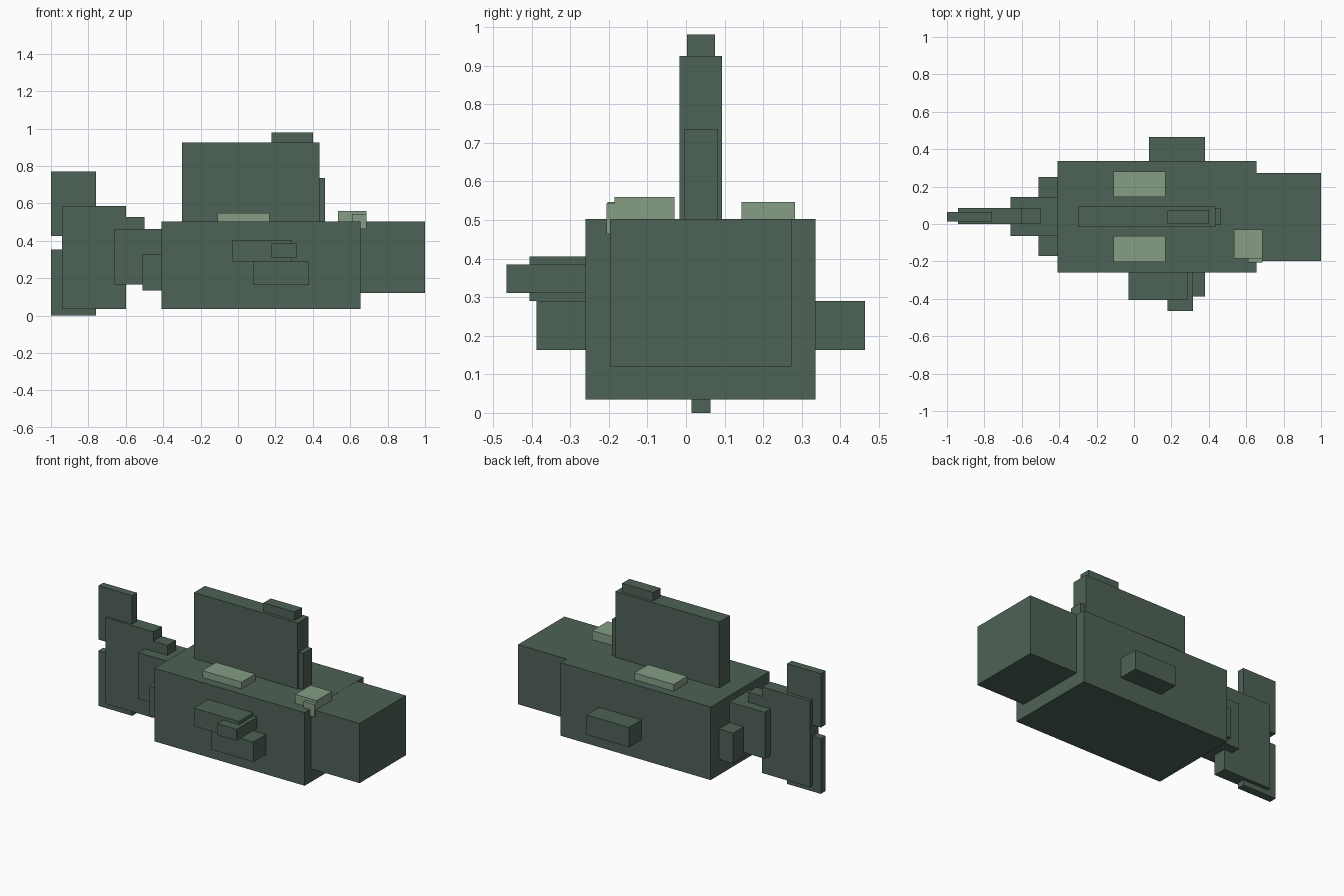
import bpy
import bmesh
from mathutils import Vector

cube = bpy.data.objects.get("Cube")
if cube:
    bpy.data.objects.remove(cube, do_unlink=True)


def material(name, rgb):
    mat = bpy.data.materials.new(name)
    mat.use_nodes = True
    color = (*rgb, 1)
    mat.diffuse_color = color
    mat.node_tree.nodes["Principled BSDF"].inputs["Base Color"].default_value = color
    return mat


green = material("dark green", (0.076, 0.122, 0.093))
pale = material("pale green", (0.235, 0.337, 0.231))


def box(name, x, y, z, mat=green):
    """Box spanning the (low, high) range on each axis."""
    spans = (x, y, z)
    center = Vector([(a + b) / 2 for a, b in spans])
    size = Vector([b - a for a, b in spans])
    bm = bmesh.new()
    bmesh.ops.create_cube(bm, size=1)
    bmesh.ops.scale(bm, vec=size, verts=bm.verts)
    mesh = bpy.data.meshes.new(name)
    bm.to_mesh(mesh)
    bm.free()
    mesh.materials.append(mat)
    obj = bpy.data.objects.new(name, mesh)
    obj.location = center
    bpy.context.collection.objects.link(obj)
    return obj


# Body and head
box("body", (-0.41, 0.655), (-0.26, 0.336), (0.035, 0.503))
box("head", (0.65, 1.0), (-0.197, 0.273), (0.12, 0.502))

# Back fin with its front edge and raised tip
box("back_fin", (-0.30, 0.435), (-0.017, 0.093), (0.49, 0.925))
box("back_fin_front", (0.43, 0.466), (-0.005, 0.082), (0.49, 0.736))
box("back_fin_tip", (0.18, 0.4), (0.002, 0.075), (0.92, 0.98))

# Tail, tapering in steps to a two-lobed fin
box("tail_root", (-0.51, -0.40), (-0.17, 0.25), (0.135, 0.33))
box("tail_stem", (-0.66, -0.40), (-0.065, 0.144), (0.165, 0.462))
box("tail_ridge", (-0.61, -0.5), (0.0, 0.085), (0.3, 0.526))
box("tail_fin", (-0.94, -0.60), (0.0, 0.085), (0.035, 0.587))
for name, span in (("upper", (0.425, 0.77)), ("lower", (0.0, 0.353))):
    box("tail_lobe_" + name, (-1.0, -0.76), (0.014, 0.063), span)

# Side fins
box("right_fin", (0.08, 0.38), (-0.387, -0.25), (0.163, 0.29))
box("left_fin", (0.08, 0.38), (0.33, 0.464), (0.163, 0.29))
box("right_upper_fin", (-0.03, 0.29), (-0.405, -0.25), (0.29, 0.405))
box("right_upper_fin_tip", (0.178, 0.316), (-0.465, -0.25), (0.311, 0.384))

# Pale patches on the back
for side, span in (("right", (-0.203, -0.065)), ("left", (0.144, 0.282))):
    box(side + "_back_patch", (-0.11, 0.168), span, (0.49, 0.547), pale)

# Pale patch on the head with a hanging edge
box("head_patch", (0.535, 0.686), (-0.185, -0.03), (0.49, 0.56), pale)
box("head_patch_edge", (0.61, 0.686), (-0.206, -0.18), (0.463, 0.543), pale)
